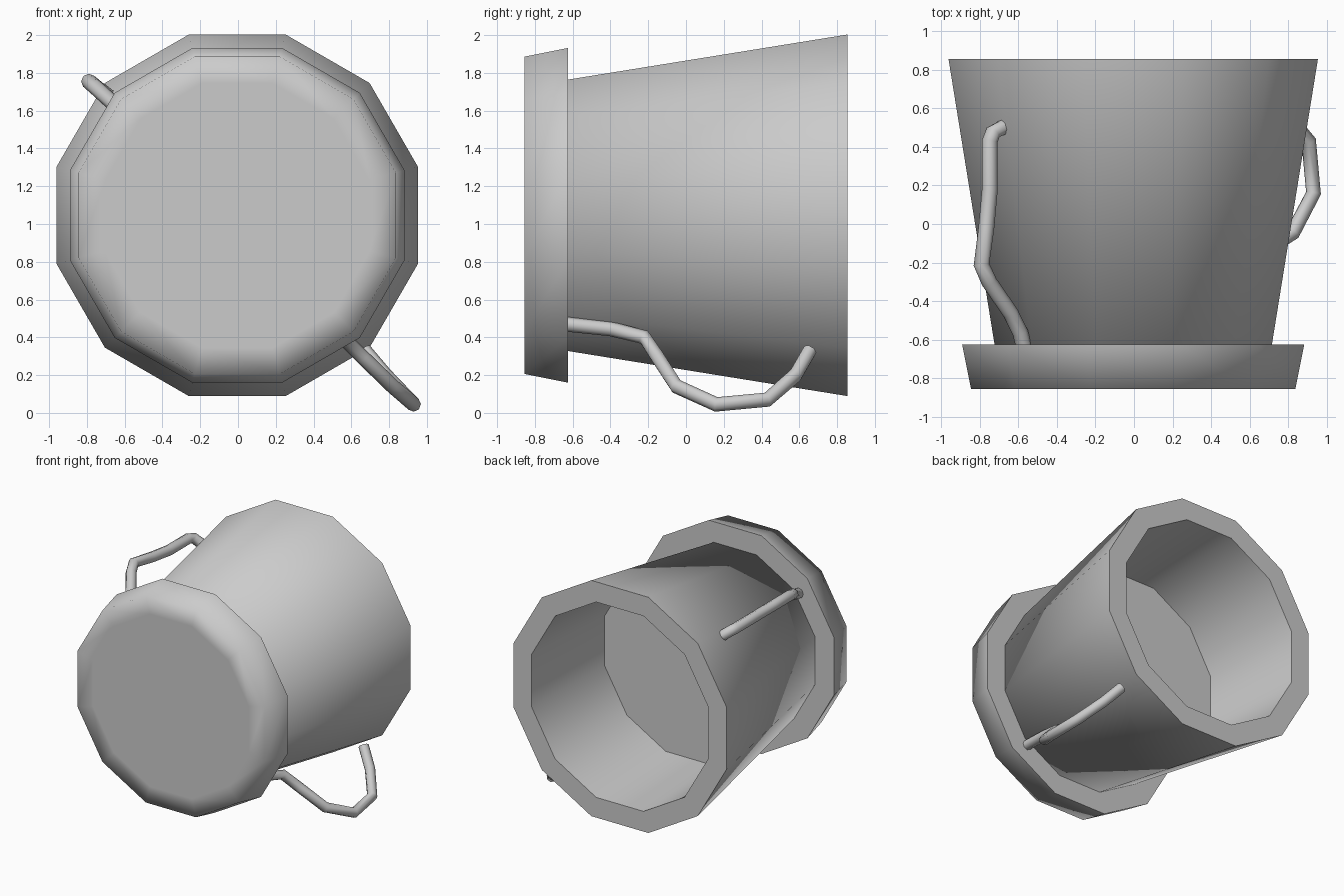
import bpy, bmesh, math

if "Cube" in bpy.data.objects:
    bpy.data.objects.remove(bpy.data.objects["Cube"])

SIDES = 12
CX, CZ = -0.004, 1.046          # axis of the cup, running along y
K = 1 / math.cos(math.pi / SIDES)  # apothem -> corner radius


def finish(ob, angle):
    bpy.ops.object.select_all(action='DESELECT')
    ob.select_set(True)
    bpy.context.view_layer.objects.active = ob
    bpy.ops.object.shade_smooth_by_angle(angle=math.radians(angle))


def lathe(name, profile):
    """Twelve-sided solid from (y, apothem) pairs, capped at both ends."""
    bm = bmesh.new()
    rings = []
    for y, a in profile:
        ring = []
        for i in range(SIDES):
            t = 2 * math.pi * (i + 0.5) / SIDES
            ring.append(bm.verts.new((CX + a * K * math.cos(t), y, CZ + a * K * math.sin(t))))
        rings.append(ring)
    for r, s in zip(rings, rings[1:]):
        for i in range(SIDES):
            j = (i + 1) % SIDES
            bm.faces.new((r[i], r[j], s[j], s[i]))
    bm.faces.new(rings[0])
    bm.faces.new(rings[-1])
    bmesh.ops.recalc_face_normals(bm, faces=bm.faces)
    me = bpy.data.meshes.new(name)
    bm.to_mesh(me)
    bm.free()
    ob = bpy.data.objects.new(name, me)
    bpy.context.collection.objects.link(ob)
    finish(ob, 85)


def tube(name, pts, radius):
    """Round bent rod through the points."""
    cu = bpy.data.curves.new(name, 'CURVE')
    cu.dimensions = '3D'
    cu.bevel_depth = radius
    cu.bevel_resolution = 2
    cu.use_fill_caps = True
    sp = cu.splines.new('POLY')
    sp.points.add(len(pts) - 1)
    for p, co in zip(sp.points, pts):
        p.co = (*co, 1)
    ob = bpy.data.objects.new(name, cu)
    bpy.context.collection.objects.link(ob)
    bpy.ops.object.select_all(action='DESELECT')
    ob.select_set(True)
    bpy.context.view_layer.objects.active = ob
    bpy.ops.object.convert(target='MESH')
    finish(bpy.context.object, 60)


# Hollow tapered body: outer wall, rim, inner wall, floor
lathe("bucket_body", [(-0.64, 0.716), (0.855, 0.957), (0.855, 0.793), (-0.02, 0.75)])

# Wider cap closing the front end
lathe("end_cap", [(-0.855, 0.70), (-0.855, 0.84), (-0.625, 0.886)])

# Lower right handle
tube("lower_handle", [
    (0.50, -0.64, 0.47), (0.52, -0.40, 0.445), (0.555, -0.22, 0.40),
    (0.66, -0.15, 0.295), (0.82, -0.05, 0.14), (0.93, 0.16, 0.045),
    (0.905, 0.43, 0.07), (0.78, 0.58, 0.20), (0.67, 0.655, 0.33)], 0.039)

# Upper left handle
tube("upper_handle", [
    (-0.57, -0.64, 1.55), (-0.59, -0.56, 1.575), (-0.64, -0.46, 1.62),
    (-0.75, -0.30, 1.72), (-0.79, -0.21, 1.755), (-0.765, -0.02, 1.735),
    (-0.747, 0.18, 1.72), (-0.747, 0.43, 1.72), (-0.73, 0.475, 1.71),
    (-0.68, 0.50, 1.67)], 0.041)
